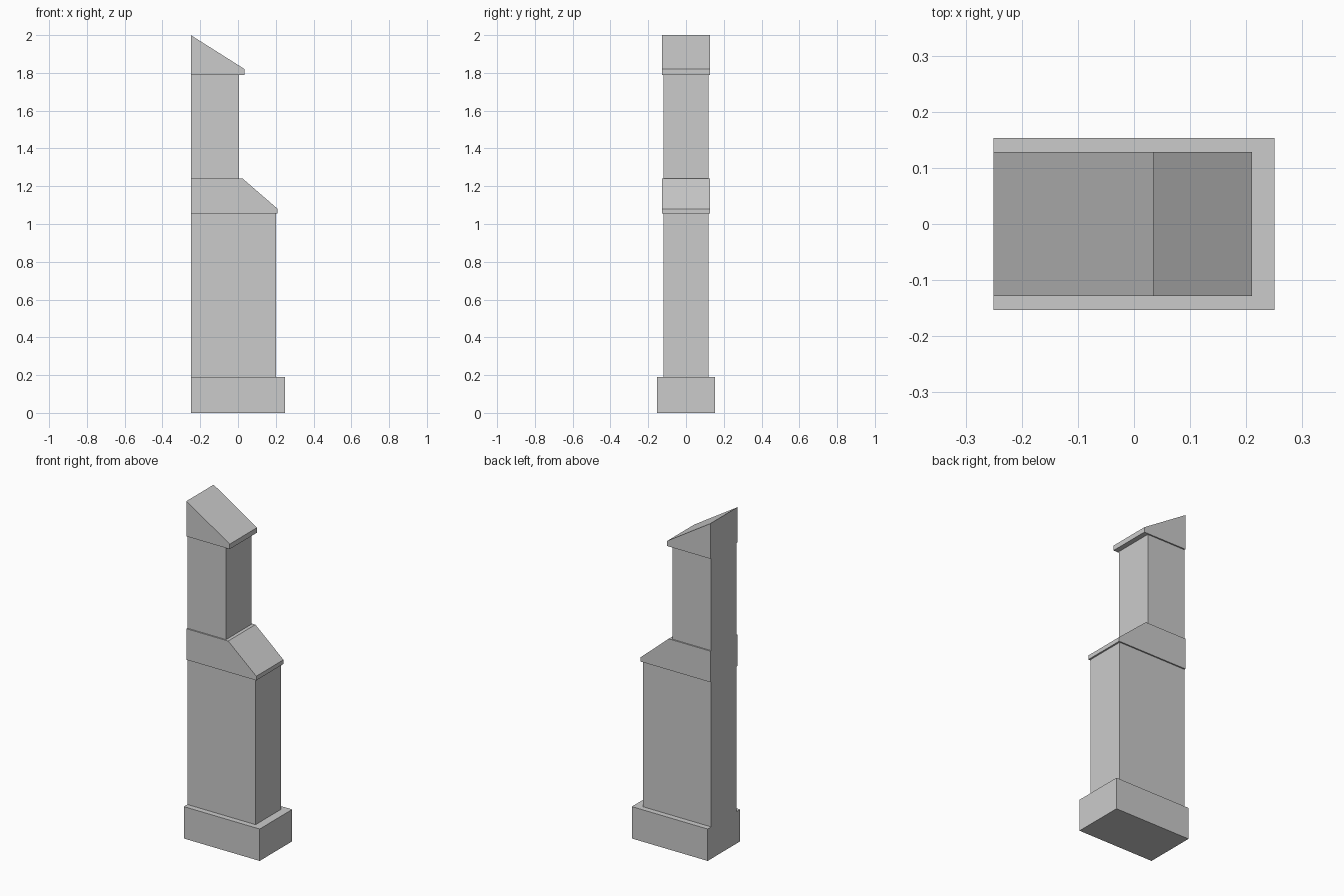
import bpy, bmesh

if "Cube" in bpy.data.objects:
    bpy.data.objects.remove(bpy.data.objects["Cube"])

BACK = -0.25  # flat wall side shared by every section

# Stacked sections from the ground up: (front x, half depth y, z)
plinth = [(0.25, 0.153, 0.0), (0.25, 0.153, 0.19)]
lower_shaft = [(0.20, 0.12, 0.19), (0.20, 0.12, 1.055)]
lower_slope = [(0.21, 0.128, 1.055), (0.21, 0.128, 1.08), (0.025, 0.128, 1.24)]
upper_shaft = [(0.005, 0.12, 1.24), (0.005, 0.12, 1.79)]
sloped_cap = [(0.035, 0.128, 1.79), (0.035, 0.128, 1.82), (BACK, 0.128, 2.0)]
sections = plinth + lower_shaft + lower_slope + upper_shaft + sloped_cap

bm = bmesh.new()
rings = [[bm.verts.new(p) for p in
          ((BACK, -h, z), (x, -h, z), (x, h, z), (BACK, h, z))]
         for x, h, z in sections]

# Side and front walls, ledges and slopes
for a, b in zip(rings, rings[1:]):
    for i in range(3):
        bm.faces.new((a[i], a[i + 1], b[i + 1], b[i]))

# Underside and the single flat back
bm.faces.new(rings[0])
bm.faces.new([r[0] for r in rings] + [r[3] for r in reversed(rings)])

# Close the cap ridge and merge coplanar faces
bmesh.ops.remove_doubles(bm, verts=bm.verts, dist=0.0001)
bmesh.ops.recalc_face_normals(bm, faces=bm.faces)
bmesh.ops.dissolve_limit(bm, angle_limit=0.01, verts=bm.verts, edges=bm.edges)

mesh = bpy.data.meshes.new("stepped_buttress")
bm.to_mesh(mesh)
bm.free()
bpy.context.collection.objects.link(bpy.data.objects.new("stepped_buttress", mesh))
